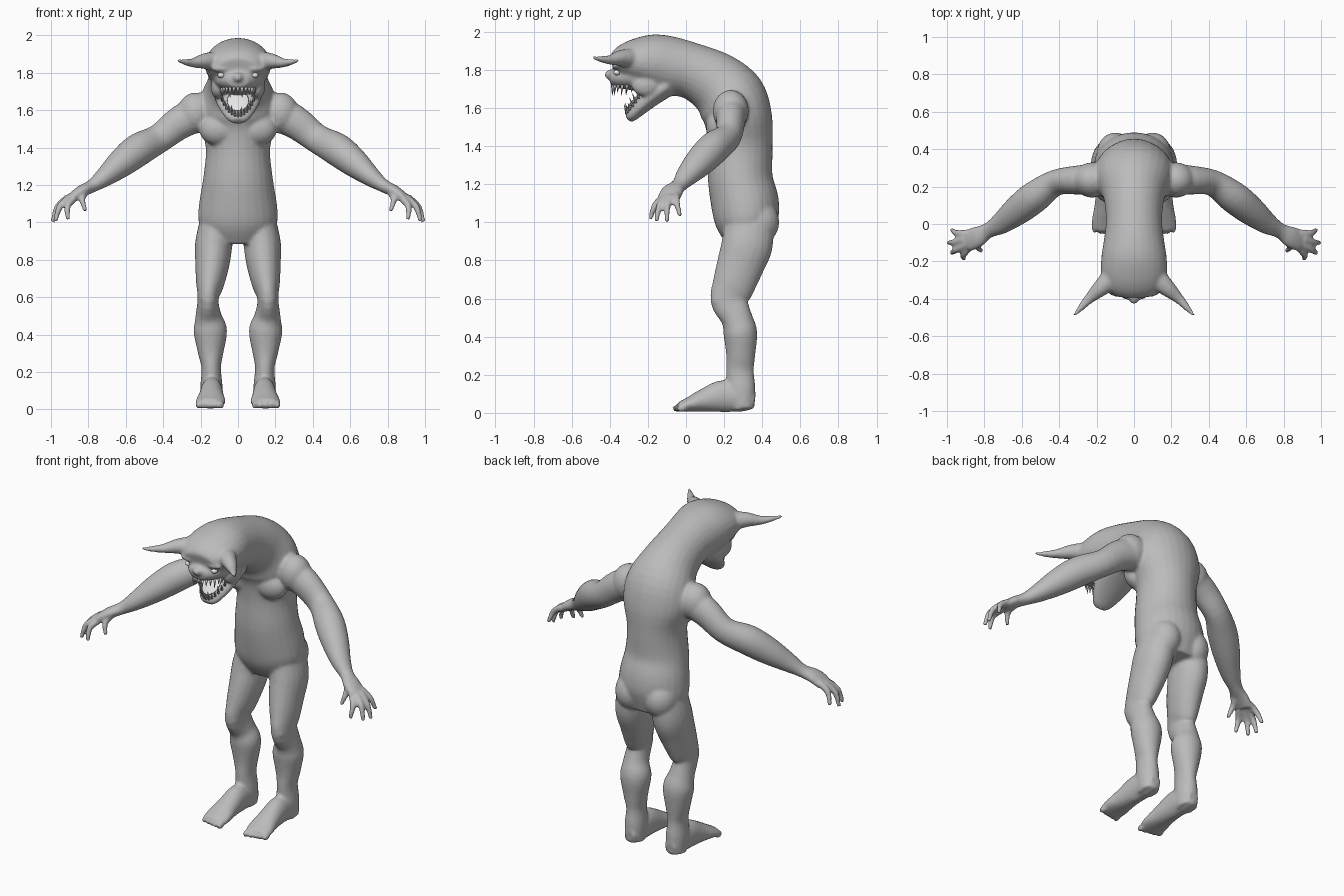
import bpy, bmesh, math
from mathutils import Vector, Matrix

cube = bpy.data.objects.get("Cube")
if cube:
    bpy.data.objects.remove(cube, do_unlink=True)


def material(name, rgb):
    m = bpy.data.materials.new(name)
    m.use_nodes = True
    m.diffuse_color = (*rgb, 1)
    bsdf = next(n for n in m.node_tree.nodes if n.type == 'BSDF_PRINCIPLED')
    bsdf.inputs["Base Color"].default_value = (*rgb, 1)
    return m


skin = material("grey skin", (0.5, 0.5, 0.5))
pale = material("pale mouth", (0.9, 0.9, 0.9))
X, Y, Z = Vector((1, 0, 0)), Vector((0, 1, 0)), Vector((0, 0, 1))


def spline(rows, steps=4):
    """Catmull-Rom resampling of section rows."""
    out, last = [], len(rows) - 1
    for i in range(last):
        p = [rows[max(0, min(last, i + k))] for k in (-1, 0, 1, 2)]
        for s in range(steps):
            t = s / steps
            out.append([0.5 * (2 * b + (c - a) * t + (2 * a - 5 * b + 4 * c - d) * t * t
                               + (3 * b - a - 3 * c + d) * t ** 3) for a, b, c, d in zip(*p)])
    return out + [list(rows[-1])]


def loft(bm, rows, side=X, mirror=True, n=20):
    """Elliptical sections (x, y, z, radius along side, other radius)."""
    rows = spline(rows)
    centres = [Vector(r[:3]) for r in rows]
    for sign in (1, -1) if mirror else (1,):
        rings = []
        for i, r in enumerate(rows):
            tangent = (centres[min(i + 1, len(rows) - 1)] - centres[max(i - 1, 0)]).normalized()
            u = (side - tangent * side.dot(tangent)).normalized()
            v = tangent.cross(u)
            ring = []
            for k in range(n):
                a = math.tau * k / n
                p = centres[i] + u * r[3] * math.cos(a) + v * r[4] * math.sin(a)
                ring.append(bm.verts.new((p.x * sign, p.y, p.z)))
            rings.append(ring)
        for a, b in zip(rings, rings[1:]):
            for k in range(n):
                bm.faces.new((a[k], a[(k + 1) % n], b[(k + 1) % n], b[k]))
        bm.faces.new(rings[0])
        bm.faces.new(rings[-1])


def blob(bm, centre, radii, mirror=True, tilt=0):
    for sign in (1, -1) if mirror else (1,):
        pos = Vector((centre[0] * sign, *centre[1:]))
        bmesh.ops.create_uvsphere(bm, u_segments=20, v_segments=12, radius=1,
                                  matrix=Matrix.LocRotScale(pos, Matrix.Rotation(tilt, 3, 'X'), Vector(radii)))


def spike(bm, base, direction, length, radius):
    d = Vector(direction).normalized()
    mat = Matrix.Translation(Vector(base) + d * length / 2) @ d.to_track_quat('Z', 'Y').to_matrix().to_4x4()
    bmesh.ops.create_cone(bm, cap_ends=True, segments=8, radius1=radius, radius2=0.001,
                          depth=length, matrix=mat)


def finish(bm, name, mat, voxel=0):
    bmesh.ops.recalc_face_normals(bm, faces=bm.faces)
    mesh = bpy.data.meshes.new(name)
    bm.to_mesh(mesh)
    bm.free()
    mesh.materials.append(mat)
    mesh.polygons.foreach_set("use_smooth", [True] * len(mesh.polygons))
    ob = bpy.data.objects.new(name, mesh)
    bpy.context.collection.objects.link(ob)
    if voxel:
        m = ob.modifiers.new("fuse", 'REMESH')
        m.mode, m.voxel_size, m.use_smooth_shade = 'VOXEL', voxel, True
        m = ob.modifiers.new("soften", 'SMOOTH')
        m.factor, m.iterations = 0.5, 7
    return ob


body = bmesh.new()
# torso, hunched neck and cranium
trunk = [(.335, .9, .17, .12), (.32, 1, .21, .165), (.31, 1.1, .208, .178), (.285, 1.23, .187, .17),
         (.285, 1.4, .172, .17), (.275, 1.54, .21, .178), (.235, 1.65, .205, .185), (.15, 1.735, .165, .165),
         (.03, 1.795, .15, .147), (-.08, 1.82, .16, .155), (-.18, 1.84, .175, .148), (-.27, 1.845, .175, .12),
         (-.34, 1.84, .15, .088), (-.385, 1.83, .1, .05)]
loft(body, [(0, *r) for r in trunk], mirror=False, n=28)
# chest, shoulder and buttock masses
blob(body, (.1, .18, 1.5), (.11, .075, .09))
blob(body, (.225, .235, 1.585), (.1, .095, .11))
blob(body, (.1, .375, 1.0), (.1, .115, .12))
# legs
loft(body, [(.115, .33, .98, .095, .13), (.13, .32, .88, .1, .135), (.137, .287, .78, .092, .125),
            (.15, .25, .67, .075, .112), (.16, .228, .59, .056, .1), (.158, .265, .5, .07, .082),
            (.148, .285, .42, .09, .089), (.146, .287, .3, .068, .076), (.143, .283, .22, .052, .073),
            (.142, .29, .12, .06, .075), (.142, .3, .02, .055, .06)])
blob(body, (.16, .17, .595), (.045, .04, .05))
# feet with toes
loft(body, [(.14, .36, .06, .035, .04), (.14, .3, .07, .055, .065), (.141, .2, .088, .06, .085),
            (.143, .1, .067, .068, .063), (.146, .02, .045, .08, .04), (.15, -.035, .03, .075, .026)])
for i in range(5):
    blob(body, (.09 + i * .03, -.045 + .006 * i, .024), (.017, .028, .02))
# arms
loft(body, [(.16, .24, 1.6, .09, .1), (.3, .235, 1.54, .078, .09), (.42, .22, 1.45, .07, .078),
            (.53, .145, 1.39, .085, .088), (.62, .075, 1.32, .08, .078), (.71, .005, 1.245, .06, .054),
            (.78, -.035, 1.195, .042, .036), (.84, -.07, 1.165, .058, .032), (.89, -.09, 1.13, .06, .026)], side=Y)
# fingers and thumb, each from knuckle to tip
for k, t in [((.89, -.05, 1.14), (.975, -.03, 1.03)), ((.905, -.08, 1.135), (.992, -.1, 1.0)),
             ((.9, -.11, 1.13), (.975, -.155, 1.005)), ((.88, -.125, 1.125), (.91, -.188, 1.015)),
             ((.82, -.085, 1.155), (.815, -.145, 1.06))]:
    k, t = Vector(k), Vector(t)
    mid = k.lerp(t, .5) + Vector((.016, -.008, .016))
    loft(body, [(*k, .021, .021), (*mid, .018, .018), (*t, .012, .012)], side=Y, n=12)
# horns
loft(body, [(.12, -.29, 1.86, .055, .06), (.18, -.345, 1.862, .042, .045), (.24, -.4, 1.853, .025, .028),
            (.29, -.455, 1.858, .015, .017), (.325, -.492, 1.866, .007, .007)], side=Z)
# snout, nose, brows and cheeks
loft(body, [(0, -.2, 1.77, .14, .09), (0, -.3, 1.765, .125, .07), (0, -.365, 1.76, .092, .055),
            (0, -.4, 1.755, .055, .035)], mirror=False)
blob(body, (0, -.4, 1.775), (.026, .028, .026), mirror=False)
blob(body, (.085, -.36, 1.822), (.055, .03, .02))
blob(body, (.105, -.21, 1.72), (.04, .075, .06))
# lower jaw
loft(body, [(0, -.1, 1.72, .135, .06), (0, -.18, 1.66, .125, .052), (0, -.24, 1.605, .098, .042),
            (0, -.285, 1.56, .065, .032), (0, -.305, 1.54, .035, .02)], mirror=False)
finish(body, "body", skin, 0.009)

# eyes
eyes = bmesh.new()
blob(eyes, (.09, -.362, 1.787), (.019, .019, .015))
finish(eyes, "eyes", pale)

# pale lining on the floor of the mouth
lining = bmesh.new()
blob(lining, (0, -.262, 1.65), (.058, .075, .008), mirror=False, tilt=math.radians(48))
finish(lining, "mouth_lining", pale)

# teeth along both jaws
teeth = bmesh.new()
for i in range(13):
    a = math.radians(-84 + 14 * i)
    s, c = math.sin(a), math.cos(a)
    size = .055 if i % 3 == 1 else .04
    spike(teeth, (.09 * s, -.27 - .115 * c, 1.722), (0, -.1, -1), size, .009)
    spike(teeth, (.085 * s * (1 - .25 * c), -.24 - .07 * c, 1.66 - .095 * c), (.2 * s, -.35, 1), size, .008)
finish(teeth, "teeth", skin)
